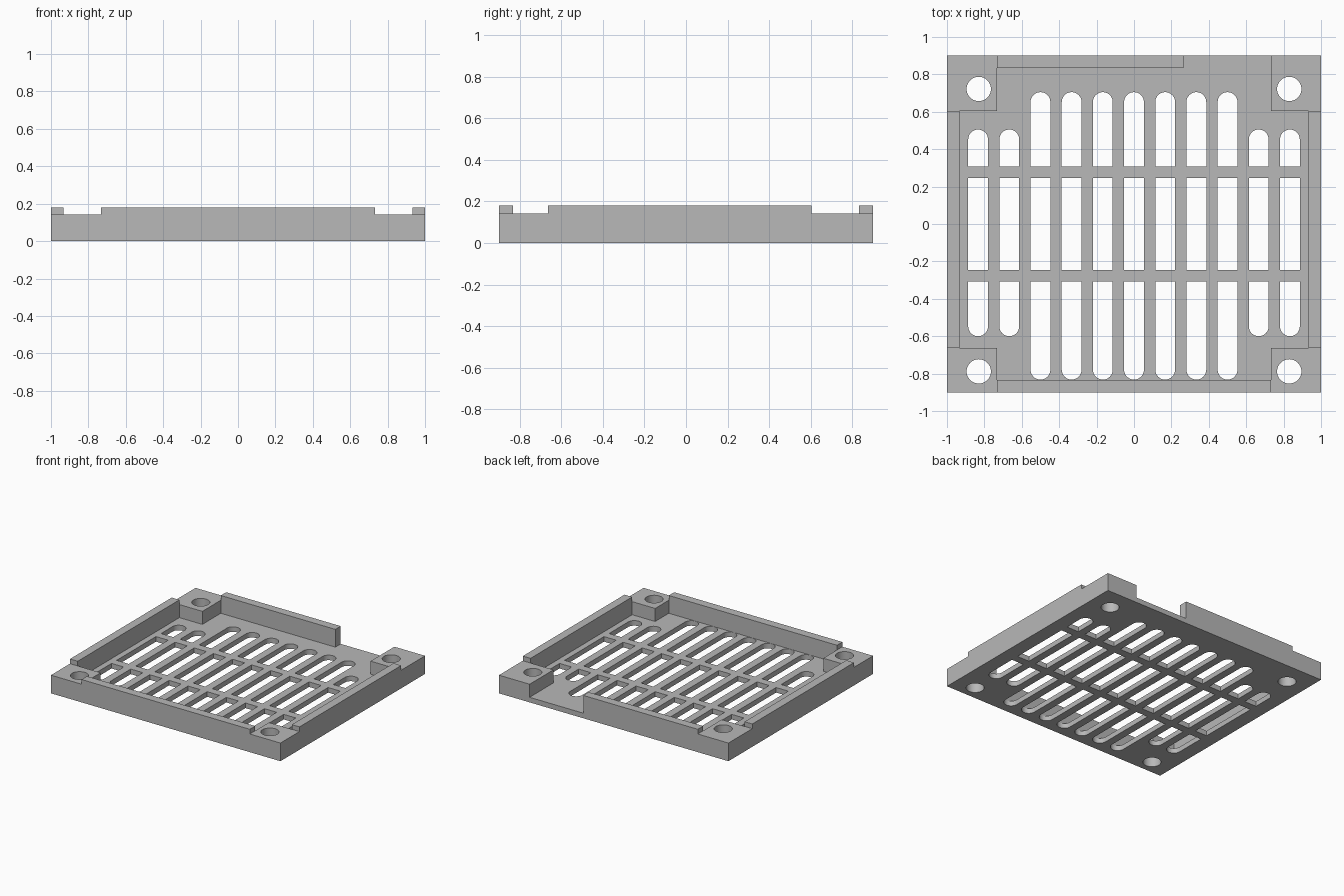
import bpy, bmesh
from math import sin, cos, pi

cube = bpy.data.objects.get("Cube")
if cube:
    bpy.data.objects.remove(cube, do_unlink=True)

grey = bpy.data.materials.new("matte grey")
grey.use_nodes = True
colour = (0.48, 0.48, 0.48, 1)
grey.diffuse_color = colour
grey.node_tree.nodes["Principled BSDF"].inputs["Base Color"].default_value = colour

HALF_X, HALF_Y = 1.0, 0.9
FLOOR, POST, RIM = 0.04, 0.143, 0.18
WALL = 0.067
POST_X = 0.733                      # inner edge of the corner posts
BACK_POST, FRONT_POST = 0.603, -0.663
HOLE_X, HOLE_R = 0.83, 0.065
BACK_HOLE, FRONT_HOLE = 0.722, -0.788
SLOT_R, PITCH = 0.053, 0.1667
BAR_IN, BAR_OUT = 0.245, 0.308


def rect(x0, x1, y0, y1):
    return [(x0, y0), (x1, y0), (x1, y1), (x0, y1)]


def arc(x, y, r, start, end, steps):
    angles = [start + (end - start) * i / steps for i in range(steps + 1)]
    return [(x + r * cos(a), y + r * sin(a)) for a in angles]


def circle(x, y, r):
    return arc(x, y, r, 0, 2 * pi, 40)[:-1]


def plate(name, loops, z0, z1):
    """Extrude an outline with holes between two heights."""
    curve = bpy.data.curves.new(name, "CURVE")
    curve.dimensions = "2D"
    curve.fill_mode = "BOTH"
    curve.extrude = (z1 - z0) / 2
    for loop in loops:
        spline = curve.splines.new("POLY")
        spline.points.add(len(loop) - 1)
        for point, (x, y) in zip(spline.points, loop):
            point.co = (x, y, 0, 1)
        spline.use_cyclic_u = True
    temp = bpy.data.objects.new(name + " outline", curve)
    bpy.context.collection.objects.link(temp)
    depsgraph = bpy.context.evaluated_depsgraph_get()
    mesh = bpy.data.meshes.new_from_object(temp.evaluated_get(depsgraph))
    bpy.data.objects.remove(temp, do_unlink=True)

    bm = bmesh.new()
    bm.from_mesh(mesh)
    bmesh.ops.remove_doubles(bm, verts=bm.verts, dist=0.0001)
    bmesh.ops.recalc_face_normals(bm, faces=bm.faces)
    bmesh.ops.translate(bm, verts=bm.verts, vec=(0, 0, (z0 + z1) / 2))
    bm.to_mesh(mesh)
    bm.free()
    mesh.materials.clear()
    mesh.materials.append(grey)
    obj = bpy.data.objects.new(name, mesh)
    bpy.context.collection.objects.link(obj)
    bpy.ops.object.select_all(action="DESELECT")
    obj.select_set(True)
    bpy.context.view_layer.objects.active = obj
    bpy.ops.object.shade_smooth_by_angle(angle=0.5)
    return obj


# Slotted floor: each slot is split in three by two cross bars
floor_loops = [rect(-HALF_X, HALF_X, -HALF_Y, HALF_Y)]
for i in range(-5, 6):
    x = i * PITCH
    top, bottom = (0.505, -0.6) if abs(i) > 3 else (0.705, -0.832)
    x0, x1 = x - SLOT_R, x + SLOT_R
    floor_loops.append([(x0, BAR_OUT), (x1, BAR_OUT)]
                       + arc(x, top - SLOT_R, SLOT_R, 0, pi, 16))
    floor_loops.append(rect(x0, x1, -BAR_IN, BAR_IN))
    floor_loops.append([(x1, -BAR_OUT), (x0, -BAR_OUT)]
                       + arc(x, bottom + SLOT_R, SLOT_R, pi, 2 * pi, 16))
for side in (-1, 1):
    for y in (BACK_HOLE, FRONT_HOLE):
        floor_loops.append(circle(side * HOLE_X, y, HOLE_R))
plate("slotted_floor", floor_loops, 0, FLOOR)

# Corner posts with screw holes, and side walls between them
for side, label in ((-1, "right"), (1, "left")):
    xs = sorted((side * POST_X, side * HALF_X))
    plate("back_post_" + label,
          [rect(*xs, BACK_POST, HALF_Y), circle(side * HOLE_X, BACK_HOLE, HOLE_R)],
          FLOOR, POST)
    plate("front_post_" + label,
          [rect(*xs, -HALF_Y, FRONT_POST), circle(side * HOLE_X, FRONT_HOLE, HOLE_R)],
          FLOOR, POST)
    xs = sorted((side * (HALF_X - WALL), side * HALF_X))
    plate("side_wall_" + label, [rect(*xs, FRONT_POST, BACK_POST)], FLOOR, RIM)

# Front wall, and back wall with an open gap on the left
plate("front_wall", [rect(-POST_X, POST_X, -HALF_Y, WALL - HALF_Y)], FLOOR, RIM)
plate("back_wall", [rect(-POST_X, 0.265, HALF_Y - WALL, HALF_Y)], FLOOR, RIM)
